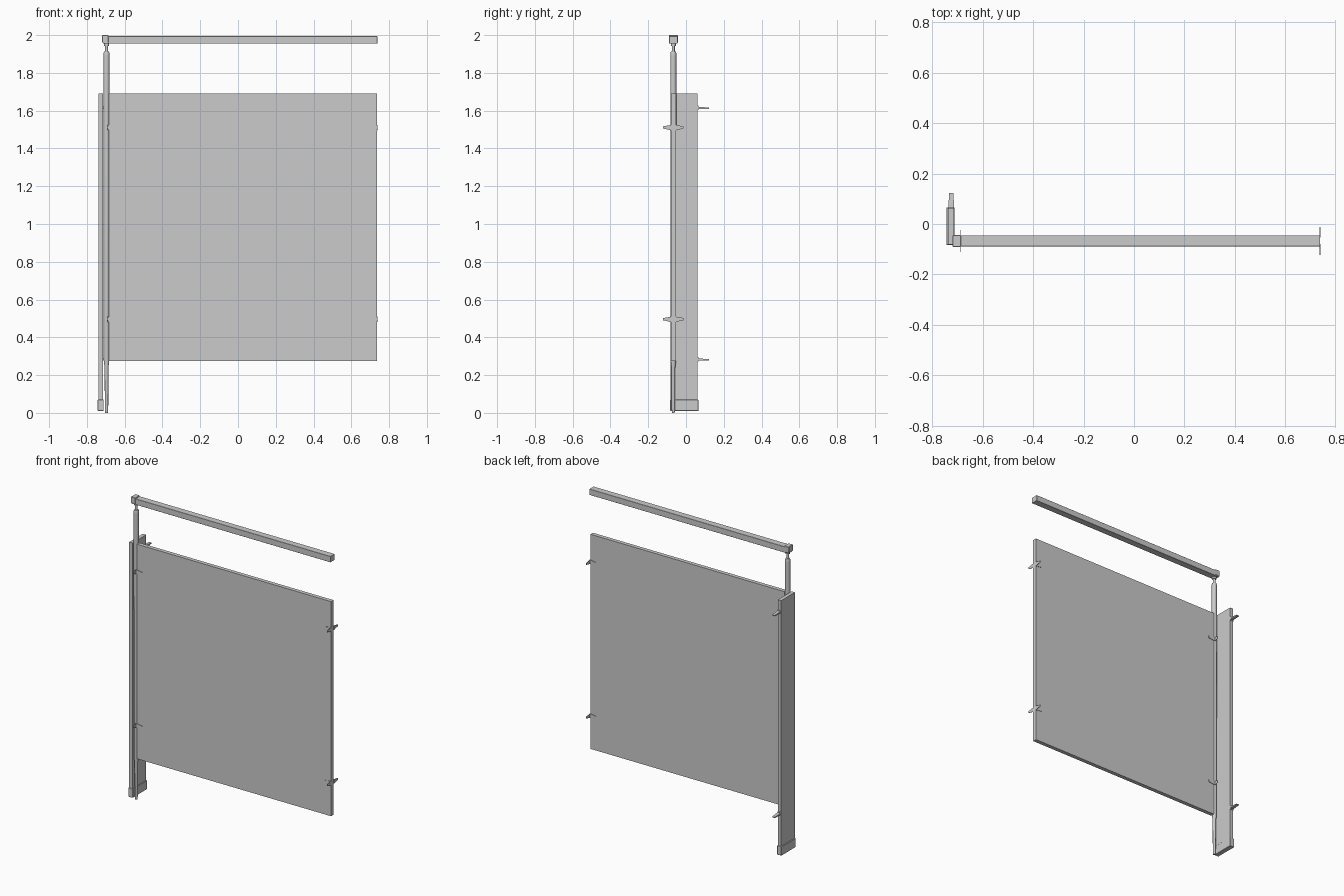
import bpy, bmesh, math
from mathutils import Vector

if "Cube" in bpy.data.objects:
    bpy.data.objects.remove(bpy.data.objects["Cube"])

CY = -0.067      # centre line of panel, post and rail
POST_X = -0.696


def finish(name, bm, bevel=0, smooth=False):
    bmesh.ops.recalc_face_normals(bm, faces=bm.faces)
    mesh = bpy.data.meshes.new(name)
    bm.to_mesh(mesh)
    bm.free()
    ob = bpy.data.objects.new(name, mesh)
    bpy.context.collection.objects.link(ob)
    if bevel:
        mod = ob.modifiers.new("edge", 'BEVEL')
        mod.width, mod.segments = bevel, 1
    if smooth:
        bpy.ops.object.select_all(action='DESELECT')
        ob.select_set(True)
        bpy.context.view_layer.objects.active = ob
        bpy.ops.object.shade_smooth_by_angle()
    return ob


def box(name, x, y, z, bevel=0):
    bm = bmesh.new()
    bmesh.ops.create_cube(bm, size=1)
    for v in bm.verts:
        v.co = [(r[0] + r[1]) / 2 + c * (r[1] - r[0]) for r, c in zip((x, y, z), v.co)]
    return finish(name, bm, bevel)


def lathe(name, profile, x, y, segments=20):
    """Turned solid from (radius, height) pairs."""
    bm = bmesh.new()
    rings = [[bm.verts.new((x + r * math.cos(2 * math.pi * i / segments),
                            y + r * math.sin(2 * math.pi * i / segments), z))
              for i in range(segments)] for r, z in profile]
    for a, b in zip(rings, rings[1:]):
        for i in range(segments):
            j = (i + 1) % segments
            bm.faces.new((a[i], a[j], b[j], b[i]))
    bm.faces.new(rings[0])
    bm.faces.new(rings[-1])
    return finish(name, bm, smooth=True)


def clip(name, origin, along, across, half, reach, ear, height=0.028):
    """Pair of mirrored L clips: a leg gripping the board and a tapered ear."""
    o, a, c = Vector(origin), Vector(along), Vector(across)
    up = Vector((0, 0, 1))
    t, h = 0.003, height / 2
    bm = bmesh.new()

    def prism(corners, thick):
        lo = [bm.verts.new(p) for p in corners]
        hi = [bm.verts.new(p + thick) for p in corners]
        bm.faces.new(lo)
        bm.faces.new(hi)
        for i in range(len(lo)):
            j = (i + 1) % len(lo)
            bm.faces.new((lo[i], lo[j], hi[j], hi[i]))

    for s in (-1, 1):
        inner = o + c * s * half
        # leg against the board
        prism([inner - up * h, inner + a * reach - up * h * .5,
               inner + a * reach + up * h * .5, inner + up * h], c * s * t)
        # ear standing away from the board
        prism([inner - up * h, inner + c * s * ear - up * h * .3,
               inner + c * s * ear + up * h * .5, inner + up * h], a * t)
    return finish(name, bm)


# Large divider panel
box("divider_panel", (-0.682, 0.736), (CY - 0.013, CY + 0.013), (0.275, 1.692))

# Side pilaster with its floor shoe
box("pilaster", (-0.738, -0.714), (-0.082, 0.062), (0.015, 1.692))
box("pilaster_shoe", (-0.743, -0.711), (-0.084, 0.066), (0.01, 0.07), 0.002)

# Turned post with foot pin and top spigot
lathe("post", [(0.007, 0), (0.009, 0.02), (0.010, 0.24), (0.015, 0.28),
               (0.0155, 1.89), (0.0155, 1.905), (0.013, 1.912),
               (0.0075, 1.914), (0.0075, 1.96)], POST_X, CY)

# Head rail and its end collar
box("head_rail", (-0.715, 0.738), (CY - 0.022, CY + 0.022), (1.955, 1.994), 0.001)
box("rail_collar", (-0.719, -0.686), (CY - 0.0235, CY + 0.0235), (1.96, 2.0), 0.002)
lathe("rail_flange", [(0.013, 1.943), (0.013, 1.956)], POST_X, CY)

# Wall clips on the free edge, post clips, and rear pilaster clips
for label, z in (("upper", 1.51), ("lower", 0.495)):
    clip(f"{label}_wall_clip", (0.739, CY, z), (-1, 0, 0), (0, 1, 0), 0.013, 0.045, 0.042)
    clip(f"{label}_post_clip", (-0.690, CY, z), (1, 0, 0), (0, 1, 0), 0.0135, 0.05, 0.03)
for label, z in (("upper", 1.615), ("lower", 0.283)):
    box(f"{label}_pilaster_clip_plate", (-0.738, -0.714), (0.06, 0.065), (z - 0.012, z + 0.012))
    tongue = box(f"{label}_pilaster_clip_tongue", (-0.736, -0.713), (0.063, 0.122), (z - 0.006, z + 0.006))
    # narrow the free end of the tongue
    for v in tongue.data.vertices:
        if v.co.y > 0.1:
            v.co.z = z - 0.002 + (v.co.z - z) * 0.5
            v.co.x = -0.7245 + (v.co.x + 0.7245) * 0.75
